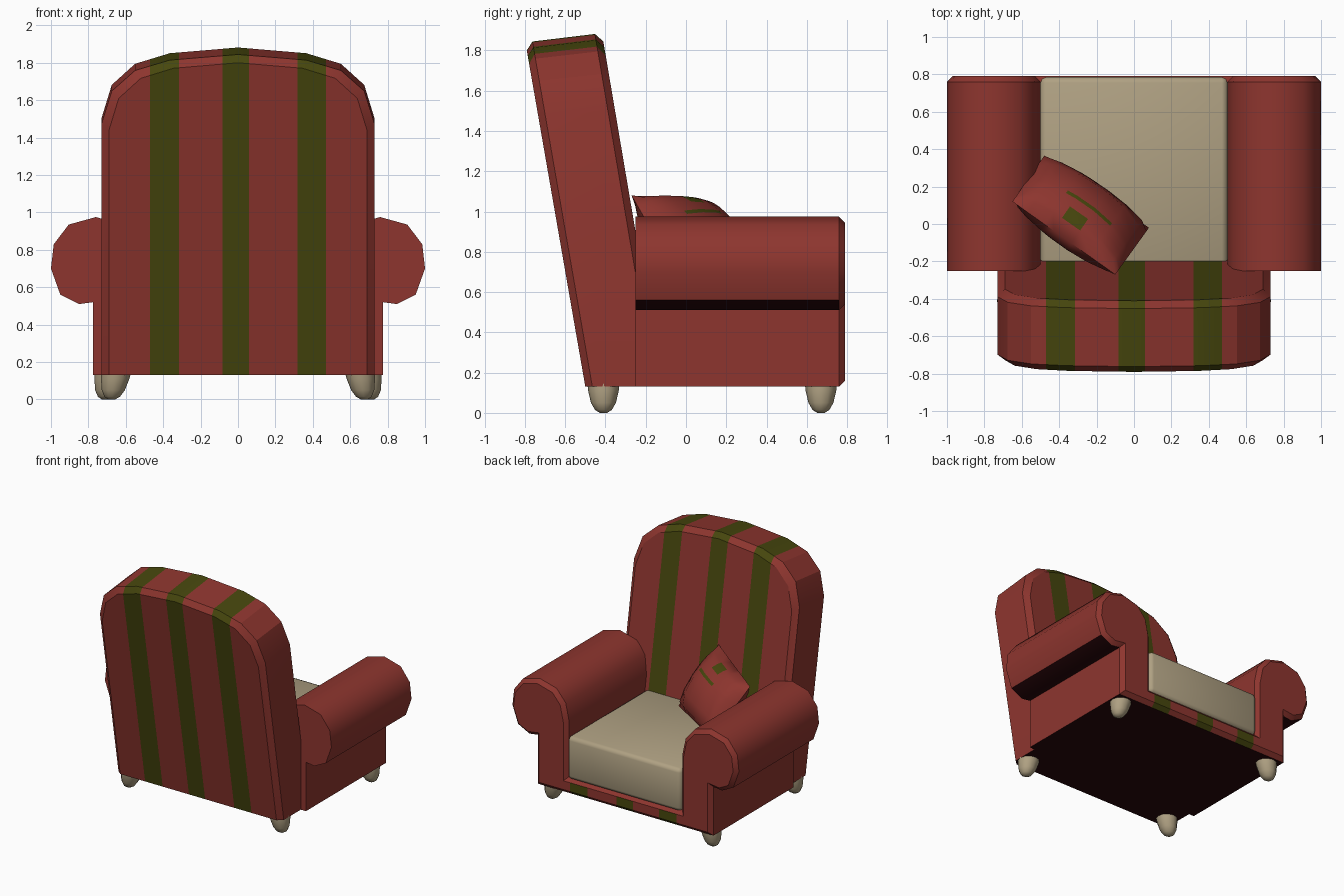
import bpy, bmesh, math
from mathutils import Vector

if "Cube" in bpy.data.objects:
    bpy.data.objects.remove(bpy.data.objects["Cube"])


def material(name, rgb):
    m = bpy.data.materials.new(name)
    m.diffuse_color = (*rgb, 1)
    m.use_nodes = True
    m.node_tree.nodes["Principled BSDF"].inputs["Base Color"].default_value = m.diffuse_color
    return m


RED = material("red fabric", (0.27, 0.036, 0.028))
GREEN = material("olive stripe", (0.062, 0.062, 0.004))
DARK = material("dark underside", (0.022, 0.002, 0.003))
TAN = material("tan", (0.43, 0.355, 0.225))
STRIPES = [(-0.47, -0.315), (-0.083, 0.06), (0.318, 0.47)]


def finish(bm, name, mats, angle=35):
    bmesh.ops.recalc_face_normals(bm, faces=bm.faces[:])
    me = bpy.data.meshes.new(name)
    bm.to_mesh(me)
    bm.free()
    for m in mats:
        me.materials.append(m)
    ob = bpy.data.objects.new(name, me)
    bpy.context.collection.objects.link(ob)
    bpy.ops.object.select_all(action='DESELECT')
    ob.select_set(True)
    bpy.context.view_layer.objects.active = ob
    bpy.ops.object.shade_smooth_by_angle(angle=math.radians(angle))
    return ob


def loft(bm, rings, caps=(True, True)):
    vs = [[bm.verts.new(p) for p in r] for r in rings]
    n = len(vs[0])
    for a, b in zip(vs, vs[1:]):
        for i in range(n):
            j = (i + 1) % n
            bm.faces.new((a[i], a[j], b[j], b[i]))
    if caps[0]:
        bm.faces.new(vs[0])
    if caps[1]:
        return bm.faces.new(vs[-1])


def paint(bm, allowed):
    # cut along the stripe edges, then colour stripes and undersides
    for x in [e for s in STRIPES for e in s]:
        bmesh.ops.bisect_plane(bm, geom=bm.verts[:] + bm.edges[:] + bm.faces[:],
                               plane_co=(x, 0, 0), plane_no=(1, 0, 0))
    bmesh.ops.recalc_face_normals(bm, faces=bm.faces[:])
    for f in bm.faces:
        c = f.calc_center_median()
        if f.normal.z < -0.75:
            f.material_index = 2
        elif allowed(c, f.normal) and any(a < c.x < b for a, b in STRIPES):
            f.material_index = 1


# backrest: arched slab, leaning backwards, with bevelled rims
half = [(0.73, 0.13), (0.73, 1.47), (0.675, 1.645), (0.55, 1.755), (0.365, 1.81)]
outline = half + [(0, 1.84)] + [(-x, z) for x, z in reversed(half)]


def back_ring(d, inset):
    ring = []
    for x, z in outline:
        x *= 1 - inset / 0.73
        h = (z - 0.13) * (1 - inset / 1.71)
        ring.append((x, -0.5 - 0.174 * h + d, 0.13 + h + 0.12 * d * h / 1.7))
    return ring


bm = bmesh.new()
loft(bm, [back_ring(0, 0.04), back_ring(0.035, 0), back_ring(0.345, 0), back_ring(0.38, 0.04)])
paint(bm, lambda c, n: True)
finish(bm, "backrest", [RED, GREEN, DARK], 25)

# body: base and two rolled arms as one U-shaped section
arm = [(0.5, 0.26), (0.5, 0.70), (0.53, 0.84), (0.61, 0.935), (0.76, 0.975), (0.905, 0.935),
       (0.985, 0.83), (1.0, 0.70), (0.95, 0.56), (0.85, 0.51), (0.775, 0.52), (0.775, 0.13)]
section = arm + [(-x, z) for x, z in reversed(arm)]
bm = bmesh.new()
front = loft(bm, [[(x, y, z) for x, z in section] for y in (-0.25, 0.76)])
bmesh.ops.recalc_face_normals(bm, faces=bm.faces[:])
bmesh.ops.inset_region(bm, faces=[front], thickness=0.03, use_even_offset=True)
for v in front.verts:
    v.co.y = 0.79
paint(bm, lambda c, n: n.y > 0.5 and c.z < 0.235)
finish(bm, "base_and_arms", [RED, GREEN, DARK], 42)

# seat cushion
bm = bmesh.new()
bmesh.ops.create_cube(bm, size=1)
for v in bm.verts:
    v.co = (v.co.x * 1.0, 0.2675 + v.co.y * 1.035, 0.42 + v.co.z * 0.34)
bmesh.ops.bevel(bm, geom=bm.edges[:], offset=0.03, segments=2, profile=0.5, affect='EDGES')
finish(bm, "seat_cushion", [TAN], 60)

# legs
for name, x, y in (("front_leg", 0.685, 0.67), ("rear_leg", 0.65, -0.41)):
    for side, s in (("left", -1), ("right", 1)):
        bm = bmesh.new()
        rings = []
        for r, z in ((0.08, 0.15), (0.076, 0.11), (0.062, 0.05), (0.042, 0.015), (0.018, 0)):
            cx = x + 0.025 * (1 - z / 0.15)
            rings.append([(s * cx + r * math.cos(k * math.tau / 12),
                           y + r * math.sin(k * math.tau / 12), z) for k in range(12)])
        loft(bm, rings)
        finish(bm, f"{name}_{side}", [TAN], 60)

# throw pillow: inflated grid between four corners
A, B, C, D = (Vector(p) for p in ((-0.10, -0.27, 1.08), (0.08, -0.02, 0.64),
                                  (-0.48, 0.365, 0.68), (-0.65, 0.12, 1.04)))
normal = (B - A).cross(D - A).normalized()
us = [-1, -0.85, -0.5, -0.15, 0.2, 0.37, 0.7, 0.88, 1]
vs = [-1, -0.86, -0.75, -0.6, -0.36, -0.27, 0, 0.5, 0.85, 1]


def pillow_point(a, b, side):
    p, q = (a + 1) / 2, (b + 1) / 2
    flat = A.lerp(D, p).lerp(B.lerp(C, p), q)
    return flat + normal * side * 0.15 * math.sqrt((1 - a * a) * (1 - b * b))


bm = bmesh.new()
for side in (1, -1):
    grid = [[bm.verts.new(pillow_point(a, b, side)) for b in vs] for a in us]
    for i in range(len(us) - 1):
        for j in range(len(vs) - 1):
            f = bm.faces.new((grid[i][j], grid[i + 1][j], grid[i + 1][j + 1], grid[i][j + 1]))
            a, b = (us[i] + us[i + 1]) / 2, (vs[j] + vs[j + 1]) / 2
            line = -0.36 < b < -0.27 and -0.5 < a < 0.37
            blob = -0.86 < b < -0.6 and -0.15 < a < 0.2
            if side == 1 and (line or blob):
                f.material_index = 1
bmesh.ops.remove_doubles(bm, verts=bm.verts[:], dist=0.0005)
finish(bm, "throw_pillow", [RED, GREEN], 50)
